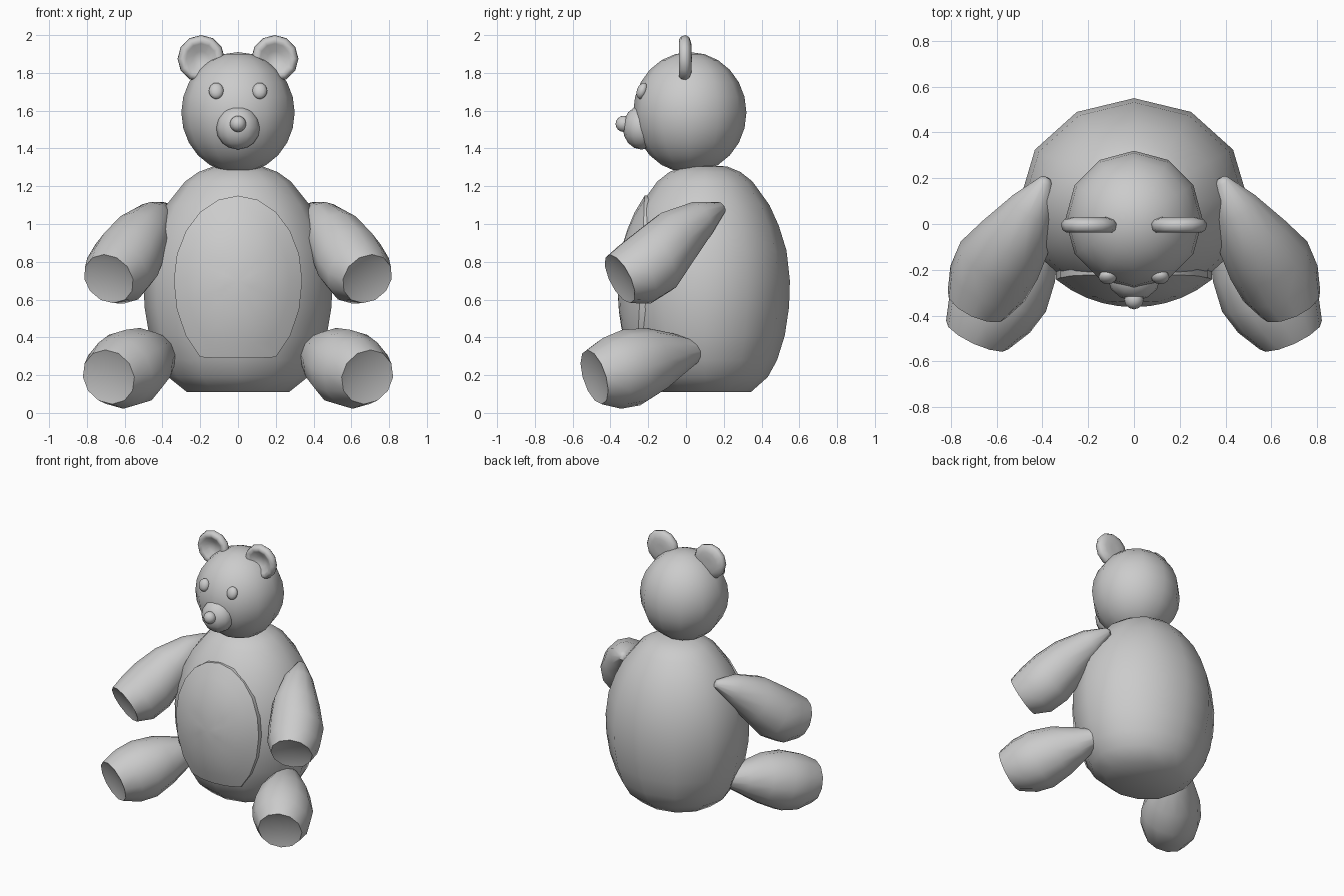
import bpy, bmesh
from math import sin, cos, pi, sqrt
from mathutils import Vector, Matrix

if "Cube" in bpy.data.objects:
    bpy.data.objects.remove(bpy.data.objects["Cube"])

SIDES = 12


def finish(name, bm, mirror=False, angle=40):
    bmesh.ops.recalc_face_normals(bm, faces=bm.faces)
    me = bpy.data.meshes.new(name)
    bm.to_mesh(me)
    bm.free()
    ob = bpy.data.objects.new(name, me)
    bpy.context.collection.objects.link(ob)
    bpy.ops.object.select_all(action='DESELECT')
    ob.select_set(True)
    bpy.context.view_layer.objects.active = ob
    bpy.ops.object.shade_smooth_by_angle(angle=angle * pi / 180)
    if mirror:
        ob.modifiers.new("mirror", 'MIRROR').use_mirror_merge = False
    return ob


def skin(bm, rings, start=None, end=None):
    """Bridge rings of points; cap either end with a fan to a point."""
    vs = [[bm.verts.new(p) for p in r] for r in rings]
    n = len(vs[0])
    for a, b in zip(vs, vs[1:]):
        for i in range(n):
            j = (i + 1) % n
            bm.faces.new((a[i], a[j], b[j], b[i]))
    for ring, tip in ((vs[0], start), (vs[-1], end)):
        if tip is not None:
            t = bm.verts.new(tip)
            for i in range(n):
                bm.faces.new((ring[i], ring[(i + 1) % n], t))


def ball(name, loc, size, mirror=False, u=12, v=8, rot=0):
    bm = bmesh.new()
    bmesh.ops.create_uvsphere(bm, u_segments=u, v_segments=v, radius=1)
    m = Matrix.Translation(loc) @ Matrix.Rotation(rot, 4, 'X') @ Matrix.Diagonal((*size, 1))
    bmesh.ops.transform(bm, matrix=m, verts=bm.verts)
    return finish(name, bm, mirror, 60)


def circle(c, n, r, sides=SIDES):
    n = Vector(n).normalized()
    u = n.cross(Vector((0, 0, 1))).normalized()
    w = n.cross(u)
    return [Vector(c) + r * (cos(2 * pi * i / sides) * u + sin(2 * pi * i / sides) * w)
            for i in range(sides)]


def limb(name, stations, pad_normal):
    """Bulb-shaped limb with a sharp-edged, slightly dished pad."""
    first, last = Vector(stations[0][:3]), Vector(stations[-1][:3])
    axis, pad = (last - first).normalized(), Vector(pad_normal).normalized()
    k = len(stations) - 1
    rings = [circle(s[:3], axis.lerp(pad, i / k), s[3]) for i, s in enumerate(stations)]
    rings.append(circle(last - pad * 0.012, pad, stations[-1][3] * 0.7))
    bm = bmesh.new()
    skin(bm, rings, first - axis * 0.015, last - pad * 0.018)
    return finish(name, bm, True)


# Body: slightly flattened lathe (radius, height)
CY, FLAT = 0.10, 0.90
PROFILE = [(.27, .11), (.37, .19), (.425, .28), (.47, .41), (.495, .56), (.5, .7),
           (.48, .86), (.435, .99), (.38, 1.1), (.28, 1.225), (.21, 1.275), (.13, 1.305)]
bm = bmesh.new()
skin(bm, [[(r * sin(2 * pi * i / SIDES), CY + FLAT * r * cos(2 * pi * i / SIDES), z)
           for i in range(SIDES)] for r, z in PROFILE], (0, CY, .11), (0, CY, 1.31))
finish("body", bm, angle=50)


def body_radius(z):
    for (r0, z0), (r1, z1) in zip(PROFILE, PROFILE[1:]):
        if z <= z1:
            return r0 + (r1 - r0) * (z - z0) / (z1 - z0)
    return PROFILE[-1][0]


# Belly patch: oval panel following the body front, flat lower edge
def patch_point(t, k, back=0):
    x = 0.34 * k * cos(t)
    z = 0.70 + k * max(-0.41, sin(t) * (0.45 if sin(t) > 0 else 0.50))
    return (x, CY - FLAT * sqrt(max(0, body_radius(z) ** 2 - x * x)) - 0.013 + back, z)


N = 20
angles = [2 * pi * i / N for i in range(N)]
bm = bmesh.new()
rings = [[patch_point(t, k) for t in angles] for k in (.2, .4, .6, .8, 1)]
rings.append([patch_point(t, 1, .05) for t in angles])
skin(bm, rings, patch_point(0, 0))
finish("belly_patch", bm, angle=50)

# Head and face
ball("head", (0, .02, 1.59), (.3, .3, .32), u=12, v=12)
ball("muzzle", (0, -.235, 1.51), (.116, .1, .116), u=12, v=8)
ball("nose", (0, -.33, 1.53), (.043, .043, .043))
ball("eye", (.115, -.232, 1.705), (.04, .028, .045), True, rot=-.35)

# Ears: round lathe about y with a dished front (radius, y)
EAR = [(.03, .03), (.075, .03), (.112, .018), (.125, 0), (.118, -.026), (.1, -.038),
       (.08, -.03), (.04, -.002)]
c = Vector((.195, 0, 1.875))
bm = bmesh.new()
skin(bm, [circle(c + Vector((0, y, 0)), (0, -1, 0), r) for r, y in EAR],
     c + Vector((0, .031, 0)), c + Vector((0, .004, 0)))
finish("ear", bm, True, 75)

# Arms and legs (x, y, z, radius)
limb("arm", [(.385, .19, 1.09, .03), (.44, .08, 1.03, .10), (.52, -.06, .92, .16),
             (.59, -.16, .81, .187), (.64, -.26, .74, .18), (.685, -.35, .71, .142)],
     (.38, -.82, -.42))
limb("leg", [(.36, .08, .335, .045), (.43, -.05, .31, .115), (.50, -.17, .28, .175),
             (.57, -.29, .24, .207), (.63, -.39, .21, .195), (.685, -.485, .19, .15)],
     (.40, -.87, -.28))
